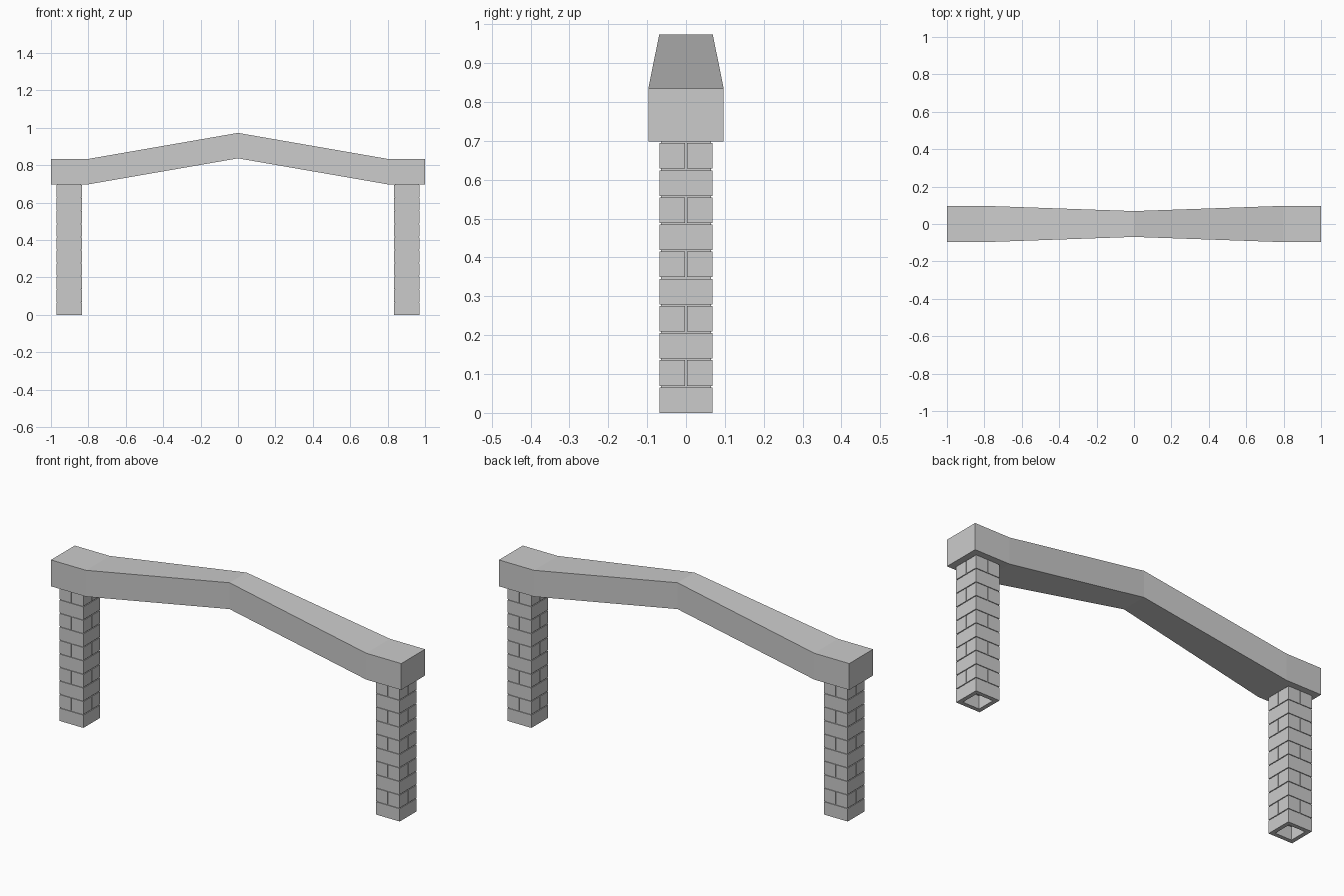
import bpy, bmesh

if "Cube" in bpy.data.objects:
    bpy.data.objects.remove(bpy.data.objects["Cube"])

PILLAR_X = 0.903
OUT, INN = 0.068, 0.047      # brick outer / inner half widths
COURSES, TOP, JOINT = 10, 0.698, 0.004
PITCH = TOP / COURSES


def add_wall(bm, outer, inner, z0, z1, closed):
    """Solid wall following an outer and an inner outline."""
    rows = []
    for o, i in zip(outer, inner):
        rows.append([bm.verts.new((*p, z)) for p, z in
                     ((o, z0), (o, z1), (i, z1), (i, z0))])
    n = len(rows)
    for k in range(n if closed else n - 1):
        a, b = rows[k], rows[(k + 1) % n]
        for j in range(4):
            m = (j + 1) % 4
            bm.faces.new((a[j], b[j], b[m], a[m]))
    if not closed:
        bm.faces.new(rows[0])
        bm.faces.new(rows[-1][::-1])


def square(h):
    return [(h, h), (-h, h), (-h, -h), (h, -h)]


def finish(bm, name, x=0.0):
    bmesh.ops.recalc_face_normals(bm, faces=bm.faces[:])
    mesh = bpy.data.meshes.new(name)
    bm.to_mesh(mesh)
    bm.free()
    obj = bpy.data.objects.new(name, mesh)
    obj.location.x = x
    bpy.context.collection.objects.link(obj)
    return obj


for side, sx in (("left", -1), ("right", 1)):
    # Brick courses: whole rings alternating with four corner bricks
    bm = bmesh.new()
    for c in range(COURSES):
        z0, z1 = c * PITCH, (c + 1) * PITCH - JOINT
        if c % 2 == 0:
            add_wall(bm, square(OUT), square(INN), z0, z1, True)
        else:
            g = JOINT / 2
            for qx, qy in square(1):
                outer = [(g * qx, OUT * qy), (OUT * qx, OUT * qy), (OUT * qx, g * qy)]
                inner = [(g * qx, INN * qy), (INN * qx, INN * qy), (INN * qx, g * qy)]
                add_wall(bm, outer, inner, z0, z1, False)
    finish(bm, side + "_pillar_bricks", sx * PILLAR_X)

    # Recessed mortar core, hollow like the bricks
    bm = bmesh.new()
    add_wall(bm, square(OUT - 0.004), square(INN + 0.004), 0.003, TOP, True)
    finish(bm, side + "_pillar_mortar", sx * PILLAR_X)

# Bent beam, narrowing towards the raised middle: x, bottom z, half depth
stations = [(-1, 0.698, 0.097), (-0.8, 0.698, 0.097), (0, 0.837, 0.069),
            (0.8, 0.698, 0.097), (1, 0.698, 0.097)]
bm = bmesh.new()
rows = [[bm.verts.new((x, sy * d, z + dz)) for sy, dz in
         ((-1, 0), (1, 0), (1, 0.136), (-1, 0.136))] for x, z, d in stations]
for a, b in zip(rows, rows[1:]):
    for j in range(4):
        m = (j + 1) % 4
        bm.faces.new((a[j], b[j], b[m], a[m]))
bm.faces.new(rows[0])
bm.faces.new(rows[-1][::-1])
finish(bm, "top_beam")
